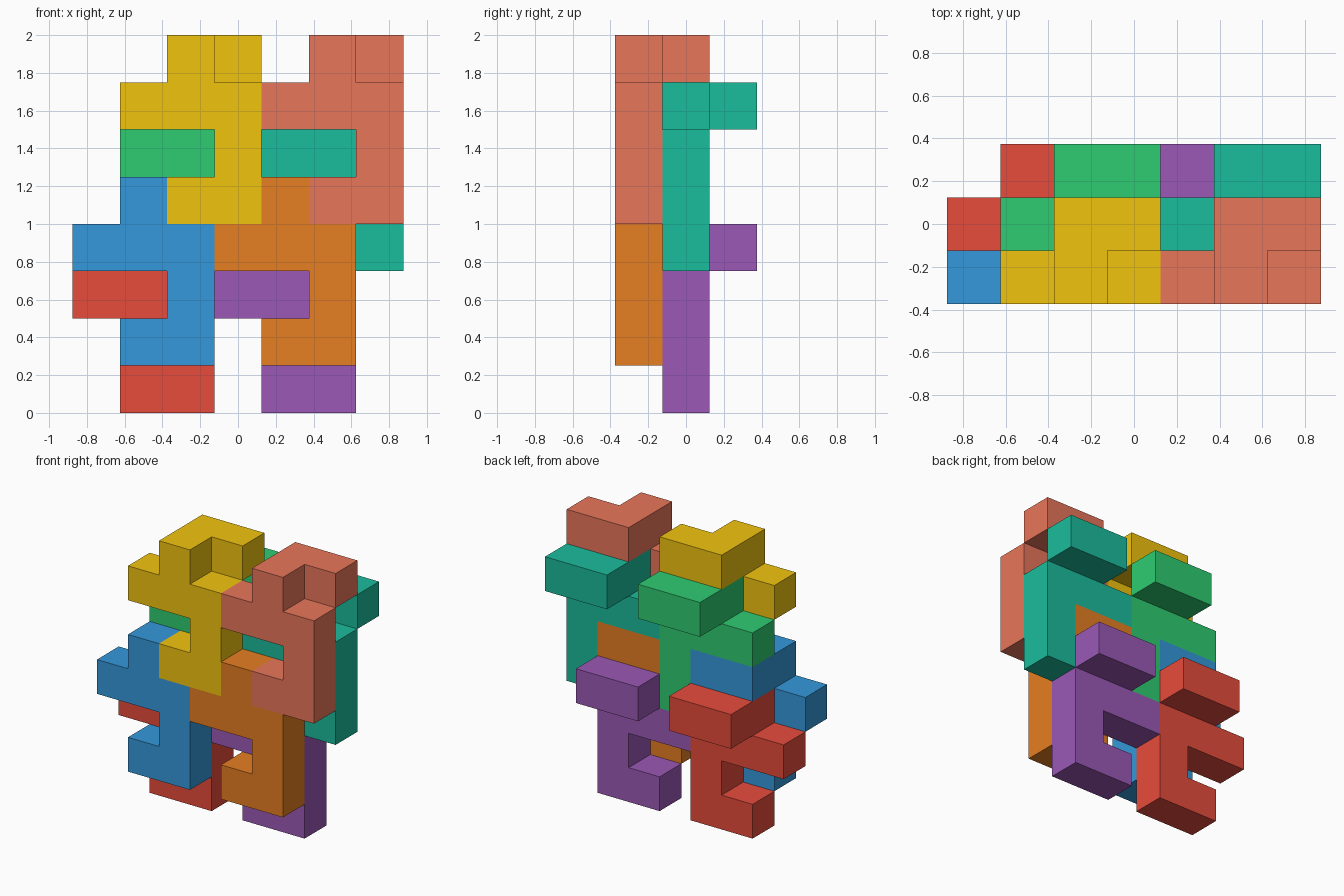
import bpy, bmesh
from mathutils import Vector

if "Cube" in bpy.data.objects:
    bpy.data.objects.remove(bpy.data.objects["Cube"])

U = 0.25  # edge of one cube cell

# One puzzle piece as cells (column, depth, row): a hooked S with an L-shaped top
CELLS = {(0, 0, 2), (1, 0, 2), (2, 0, 2), (2, 0, 1), (1, 0, 0), (2, 0, 0),
         (1, 0, 3), (1, 1, 3), (2, 1, 3)}


def srgb(h):
    c = [int(h[i:i + 2], 16) / 255 for i in (0, 2, 4)]
    return [v / 12.92 if v <= 0.04045 else ((v + 0.055) / 1.055) ** 2.4 for v in c] + [1]


def piece(name, offset, color):
    bm = bmesh.new()
    # Outer skin: a quad wherever a cell has no neighbour
    for cell in CELLS:
        for axis in range(3):
            for s in (-1, 1):
                n = list(cell)
                n[axis] += s
                if tuple(n) in CELLS:
                    continue
                a, b = (axis + 1) % 3, (axis + 2) % 3
                corners = []
                for p, q in ((-1, -1), (1, -1), (1, 1), (-1, 1))[::s]:
                    v = Vector(cell)
                    v[axis] += s / 2
                    v[a] += p / 2
                    v[b] += q / 2
                    corners.append(bm.verts.new(v * U))
                bm.faces.new(corners)
    bmesh.ops.remove_doubles(bm, verts=bm.verts, dist=0.001)
    # Merge coplanar quads into clean flat faces
    bmesh.ops.dissolve_limit(bm, angle_limit=0.01, verts=bm.verts, edges=bm.edges)
    me = bpy.data.meshes.new(name)
    bm.to_mesh(me)
    bm.free()
    mat = bpy.data.materials.new(name + "_paint")
    mat.diffuse_color = srgb(color)
    mat.use_nodes = True
    mat.node_tree.nodes["Principled BSDF"].inputs["Base Color"].default_value = mat.diffuse_color
    me.materials.append(mat)
    ob = bpy.data.objects.new(name, me)
    ob.location = ((offset[0] - 3) * U, (offset[1] - 1) * U, (offset[2] + 0.5) * U)
    bpy.context.collection.objects.link(ob)


# Front layer on depth 0, back layer on depth 1 and one row lower
COLORS = {
    "front_upper": ("f1c40f", "e9765b"), "front_lower": ("3498db", "e67e22"),
    "back_upper": ("2ecc71", "1abc9c"), "back_lower": ("e74c3c", "9b59b6"),
}
for layer, depth in (("front", 0), ("back", 1)):
    for level, col, row in (("upper", 1, 4), ("lower", 0, 1)):
        key = f"{layer}_{level}"
        for i, side in enumerate(("left", "right")):
            piece(f"{key}_{side}_piece", (col + 3 * i, depth, row - depth), COLORS[key][i])
